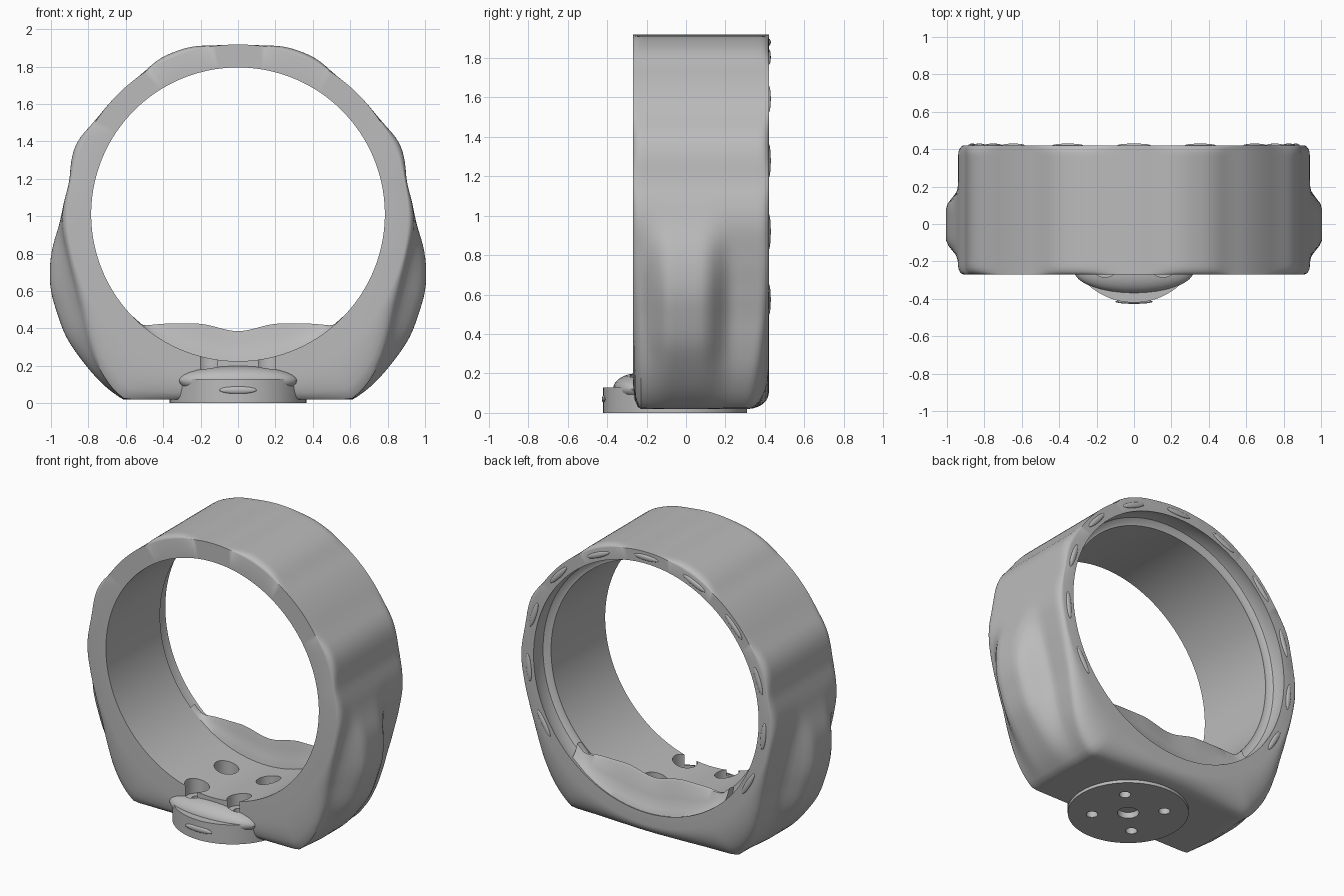
import bpy, bmesh
from math import sin, cos, pi, radians, degrees, sqrt
from mathutils import Matrix

cube = bpy.data.objects.get("Cube")
if cube:
    bpy.data.objects.remove(cube)

CZ, BORE, RIM, RECESS = 1.01, 0.785, 0.908, 0.83
FRONT, BACK = -0.27, 0.42
DISC_Y = -0.055
SEGS = 192

grey = bpy.data.materials.new("plain grey")
grey.use_nodes = True
grey.diffuse_color = (0.5, 0.5, 0.5, 1)
grey.node_tree.nodes["Principled BSDF"].inputs["Base Color"].default_value = (0.5, 0.5, 0.5, 1)


def make_object(name, bm):
    bmesh.ops.recalc_face_normals(bm, faces=bm.faces)
    mesh = bpy.data.meshes.new(name)
    bm.to_mesh(mesh)
    bm.free()
    mesh.materials.append(grey)
    obj = bpy.data.objects.new(name, mesh)
    bpy.context.collection.objects.link(obj)
    return obj


def cylinder(bm, x, y, z0, z1, r, segs=32):
    bmesh.ops.create_cone(bm, cap_ends=True, segments=segs, radius1=r, radius2=r, depth=z1 - z0,
                          matrix=Matrix.Translation((x, y, (z0 + z1) / 2)))


def ellipsoid(bm, centre, radii, turn=0):
    m = Matrix.Translation(centre) @ Matrix.Rotation(turn, 4, 'Y') @ Matrix.Diagonal((*radii, 1))
    bmesh.ops.create_uvsphere(bm, u_segments=32, v_segments=16, radius=1, matrix=m)


def smooth(t):
    t = min(1, max(0, t))
    return t * t * (3 - 2 * t)


def interpolate(table, a):
    for (a0, r0), (a1, r1) in zip(table, table[1:]):
        if a <= a1:
            return r0 + (r1 - r0) * (a - a0) / (a1 - a0)
    return table[-1][1]


def soft(table, a):
    return sum(interpolate(table, abs(a + d)) for d in (-3, -1.5, 0, 1.5, 3)) / 5


# Outer radius by angle from the bottom: along the middle, and near the rims
MIDDLE = [(0, 1.165), (37, 1.165), (48, 1.14), (55, 1.13), (60, 1.105), (68, 1.082), (78, 1.022),
          (87, 0.952), (93, 0.935), (101, 0.915), (108, 0.938), (114, 0.946), (123, 0.912),
          (130, RIM), (146, RIM), (153, 0.933), (164, 0.932), (173, RIM), (180, RIM)]
EDGES = [(0, 1.165), (34, 1.16), (42, 1.11), (50, 1.04), (58, 0.98), (68, 0.945),
         (78, 0.935), (87, 0.943)] + MIDDLE[8:]


def outer_radius(a, y):
    mid, edge = soft(MIDDLE, a), soft(EDGES, a)
    r = mid + (edge - mid) * smooth((abs(y) - 0.08) / 0.16)
    r = min(r, 0.99 / cos(radians(a))) if a < 45 else r
    # rounded ends, with a longer bevel at the lower back
    back_len = 0.05 + 0.06 * smooth((60 - a) / 30)
    t = max(0, (FRONT + 0.045 - y) / 0.045, (y - BACK + back_len) / back_len)
    return RIM + (r - RIM) * sqrt(max(0, 1 - t * t))


# Ring body: a closed section swept around the bore
ys = [FRONT + (BACK - FRONT) * (1 - cos(pi * i / 32)) / 2 for i in range(33)]
bm = bmesh.new()
rings = []
for i in range(SEGS):
    phi = 2 * pi * i / SEGS
    a = degrees(min(phi, 2 * pi - phi))
    section = [(outer_radius(a, y), y) for y in ys]
    section += [(RECESS, BACK), (RECESS + 0.01, 0.37), (RECESS, 0.32), (0.80, 0.30), (BORE, 0.30), (BORE, FRONT)]
    rings.append([bm.verts.new((r * sin(phi), y, CZ - r * cos(phi))) for r, y in section])
for i, ring in enumerate(rings):
    nxt = rings[(i + 1) % SEGS]
    for j in range(len(ring)):
        k = (j + 1) % len(ring)
        bm.faces.new((ring[j], nxt[j], nxt[k], ring[k]))
body = make_object("ring_body", bm)

# Mounting disc under the ring
bm = bmesh.new()
cylinder(bm, 0, DISC_Y, 0, 0.13, 0.365, 96)
disc = make_object("mounting_disc", bm)

# Swelling that blends the disc into the front of the ring
bm = bmesh.new()
ellipsoid(bm, (0, -0.25, 0.12), (0.32, 0.12, 0.08))
flare = make_object("front_flare", bm)

# Small oval boss on the front of the disc
bm = bmesh.new()
ellipsoid(bm, (0, DISC_Y - 0.36, 0.07), (0.1, 0.012, 0.02))
boss = make_object("front_boss", bm)

# Lip standing inside the lower back of the bore
bm = bmesh.new()
sections = []
N = 48
for i in range(N + 1):
    x = -0.56 + 1.12 * i / N

    def arc(r):
        return CZ - sqrt(r * r - x * x)

    top = 0.425 - 0.04 * (1 - smooth(abs(x) / 0.22)) - 0.01 * smooth((abs(x) - 0.38) / 0.14)
    low = arc(BORE)
    top = max(top, low + 0.004)
    rise, rim = top - low, arc(0.845)
    pts = [(0.29, low - 0.01), (0.315, low + 0.3 * rise), (0.325, low + 0.7 * rise), (0.335, top),
           (0.345, top - 0.1 * rise), (0.365, rim + 0.5 * (top - rim)),
           (0.39, rim + 0.2 * (top - rim)), (0.419, rim), (0.419, arc(0.87)), (0.29, arc(0.87))]
    sections.append([bm.verts.new((x, y, z)) for y, z in pts])
for s, t in zip(sections, sections[1:]):
    for j in range(len(s)):
        k = (j + 1) % len(s)
        bm.faces.new((s[j], t[j], t[k], s[k]))
bm.faces.new(sections[0])
bm.faces.new(sections[-1])
lip = make_object("back_lip", bm)

# Low oval ridges around the back rim
bm = bmesh.new()
for i in range(15):
    phi = 2 * pi * (i + 0.5) / 15
    if 45 < degrees(phi) < 315:
        ellipsoid(bm, (0.87 * sin(phi), BACK, CZ - 0.87 * cos(phi)), (0.09, 0.01, 0.018), -phi)
ridges = make_object("back_rim_ridges", bm)

# Screw holes with wide pockets above, and a shallow centre socket below
spots = [(sx * 0.155, DISC_Y + sy * 0.155) for sx in (-1, 1) for sy in (-1, 1)]
screws, pockets = bmesh.new(), bmesh.new()
for x, y in spots:
    cylinder(screws, x, y, -0.05, 0.2, 0.035)
    cylinder(pockets, x, y, 0.155, 0.4, 0.075)
cylinder(screws, 0, DISC_Y, -0.05, 0.04, 0.065)
cutters = [make_object("screw_cutter", screws), make_object("pocket_cutter", pockets)]
for c in cutters:
    c.hide_render = True
for obj in (body, disc, flare):
    for c in cutters:
        mod = obj.modifiers.new(c.name, 'BOOLEAN')
        mod.operation, mod.solver, mod.object = 'DIFFERENCE', 'EXACT', c
depsgraph = bpy.context.evaluated_depsgraph_get()
for obj in (body, disc, flare):
    cut = bpy.data.meshes.new_from_object(obj.evaluated_get(depsgraph))
    obj.modifiers.clear()
    obj.data = cut
for c in cutters:
    bpy.data.objects.remove(c)

# Smooth shading with crisp edges
for obj in (body, disc, flare, boss, lip, ridges):
    bpy.ops.object.select_all(action='DESELECT')
    obj.select_set(True)
    bpy.context.view_layer.objects.active = obj
    bpy.ops.object.shade_smooth_by_angle(angle=radians(35))
